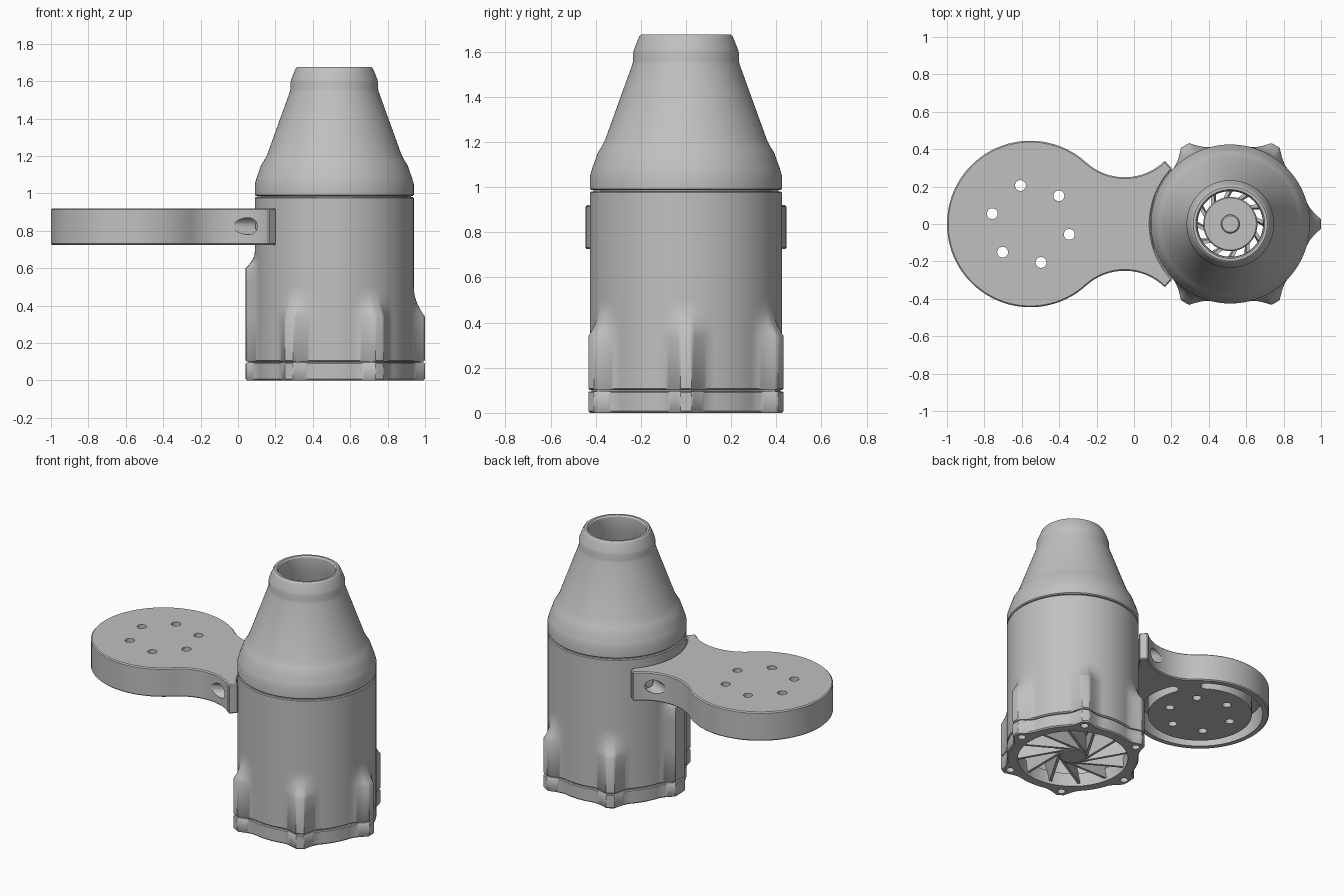
import bpy, bmesh, math
from math import sin, cos, pi, radians, degrees
from mathutils import Vector

cube = bpy.data.objects.get("Cube")
if cube:
    bpy.data.objects.remove(cube)

grey = bpy.data.materials.new("matte grey")
grey.use_nodes = True
grey.diffuse_color = (0.53, 0.53, 0.53, 1)
grey.node_tree.nodes["Principled BSDF"].inputs["Base Color"].default_value = (0.53, 0.53, 0.53, 1)

AXIS = 0.515    # x of the housing axis
R = 0.425       # housing radius
SEG = 240


def add_object(name, bm):
    bmesh.ops.recalc_face_normals(bm, faces=bm.faces)
    mesh = bpy.data.meshes.new(name)
    bm.to_mesh(mesh)
    bm.free()
    mesh.materials.append(grey)
    obj = bpy.data.objects.new(name, mesh)
    bpy.context.collection.objects.link(obj)
    return obj


def finish(obj, angle=32):
    bpy.ops.object.select_all(action='DESELECT')
    obj.select_set(True)
    bpy.context.view_layer.objects.active = obj
    for mod in list(obj.modifiers):
        bpy.ops.object.modifier_apply(modifier=mod.name)
    bpy.ops.object.shade_smooth_by_angle(angle=radians(angle))


def bevel(obj, width):
    mod = obj.modifiers.new("bevel", 'BEVEL')
    mod.width, mod.segments, mod.limit_method = width, 1, 'ANGLE'
    mod.angle_limit = radians(40)


def cut(obj, cutters, angle=32):
    for c in cutters:
        c.hide_render = True
        mod = obj.modifiers.new("cut", 'BOOLEAN')
        mod.operation, mod.solver, mod.object = 'DIFFERENCE', 'EXACT', c
    finish(obj, angle)
    for c in cutters:
        bpy.data.objects.remove(c)


def loft(name, rings):
    """Closed wall around the housing axis; each ring is (z, radius or function of angle)."""
    bm = bmesh.new()
    loops = []
    for z, rad in rings:
        loop = []
        for i in range(SEG):
            a = 2 * pi * i / SEG
            r = rad(a) if callable(rad) else rad
            loop.append(bm.verts.new((AXIS + r * cos(a), r * sin(a), z)))
        loops.append(loop)
    for k, low in enumerate(loops):
        high = loops[(k + 1) % len(loops)]
        for i in range(SEG):
            j = (i + 1) % SEG
            bm.faces.new((low[i], low[j], high[j], high[i]))
    return add_object(name, bm)


def rod(name, r, start, end, seg=32):
    """Cylinder between two points."""
    a, b = Vector(start), Vector(end)
    bm = bmesh.new()
    bmesh.ops.create_cone(bm, cap_ends=True, segments=seg, radius1=r, radius2=r, depth=(b - a).length)
    bm.transform((b - a).to_track_quat('Z', 'Y').to_matrix().to_4x4())
    bmesh.ops.translate(bm, verts=bm.verts, vec=(a + b) / 2)
    return add_object(name, bm)


def prism(name, outline, z0, z1):
    """Flat outline raised from z0 to z1."""
    bm = bmesh.new()
    face = bm.faces.new([bm.verts.new((x, y, z0)) for x, y in outline])
    top = bmesh.ops.extrude_face_region(bm, geom=[face])["geom"]
    bmesh.ops.translate(bm, vec=(0, 0, z1 - z0), verts=[g for g in top if isinstance(g, bmesh.types.BMVert)])
    return add_object(name, bm)


def arc(cx, cy, r, start, end, steps):
    for i in range(steps + 1):
        a = radians(start + (end - start) * i / steps)
        yield (cx + r * cos(a), cy + r * sin(a))


# Round housing with six ridges that fade out; the one facing the arm is wider and taller
def ridge_radius(a, z, inset=0.0):
    off = abs(degrees((a + pi / 6) % (pi / 3) - pi / 6))
    pad = abs(a - pi) < pi / 6
    height, tip, flank = (0.05, 6, 13) if pad else (0.06, 3, 14)
    start, length = (0.6, 0.09) if pad else (0.34, 0.16)
    fall = min(max((off - tip) / flank, 0), 1)
    fade = min(max((z - start) / length, 0), 1)
    return R + height * (1 - fall) ** 2 * (1 - fade) ** 2 - inset


def section(z, inset=0.0):
    return (z, lambda a: ridge_radius(a, z, inset))


# Base plate with screw holes under the ridges
base = loft("base_plate", [section(0, 0.008), section(0.008), section(0.09), section(0.095, 0.005),
                           (0.095, 0.355), (0, 0.355)])
holes = []
for i in range(6):
    a = i * pi / 3
    x, y = AXIS + 0.43 * cos(a), 0.43 * sin(a)
    holes.append(rod("screw_hole_cutter", 0.026, (x, y, -0.05), (x, y, 0.06), 20))
cut(base, holes, 40)

# Main housing with shadow grooves at both ends
heights = [0.107, 0.34] + [0.34 + 0.02 * i for i in range(1, 10)] + [0.6 + 0.015 * i for i in range(7)]
finish(loft("housing", [section(0.09, 0.015), section(0.101, 0.015), section(0.102, 0.005)]
            + [section(z) for z in heights]
            + [(0.975, R), (0.98, R - 0.005), (0.98, R - 0.015), (0.992, R - 0.015), (0.992, 0.37), (0.09, 0.37)]), 42)

# Tapered nozzle with a rolled lip
finish(loft("nozzle", [(0.986, 0.418), (0.992, R), (1.05, R), (1.085, 0.415), (1.12, 0.402),
                       (1.15, 0.392), (1.175, 0.376), (1.21, 0.358), (1.545, 0.237), (1.56, 0.234),
                       (1.595, 0.234), (1.61, 0.23), (1.66, 0.21), (1.67, 0.205), (1.675, 0.198), (1.675, 0.184),
                       (1.665, 0.177), (1.58, 0.175), (1.2, 0.32), (1.1, 0.37), (0.986, 0.37)]))

# Motor core, hub and spinner on the axis
for name, r, z0, z1 in (("motor_core", 0.145, 0.2, 0.95), ("fan_hub", 0.09, 0.015, 0.21),
                        ("spinner", 0.05, 0.94, 0.97)):
    core = rod(name, r, (AXIS, 0, z0), (AXIS, 0, z1), 48)
    bevel(core, 0.006)
    finish(core)

# Swept intake vanes
for i in range(12):
    a = 2 * pi * i / 12
    u, v = Vector((cos(a), sin(a), 0)), Vector((-sin(a), cos(a), 0))
    bm = bmesh.new()
    bmesh.ops.create_cube(bm, size=1)
    for p in bm.verts:
        out = p.co.x + 0.5
        side = 0.065 - 0.16 * out + p.co.y * 0.02 + p.co.z * 0.03 * out
        p.co = u * (0.06 + 0.3 * out) + v * side + Vector((AXIS, 0, 0.085 + p.co.z * 0.13))
    add_object("intake_vane", bm)

# Arm plate: disc, waisted neck and a saddle that hugs the housing
DISC = -0.555
outline = list(arc(DISC, 0, 0.445, 47.8, 312.2, 80))
outline += list(arc(-0.05, -0.556, 0.306, 132.2, 45.4, 28))[1:]
outline += list(arc(AXIS, 0, 0.427, 223.6, 136.4, 30))
outline += list(arc(-0.05, 0.556, 0.306, -45.4, -132.2, 28))[:-1]
arm = prism("arm_plate", outline, 0.725, 0.92)
bevel(arm, 0.007)

# C-shaped groove under the disc, with round ends
GAP_START, GAP_END = 22, 56
groove = list(arc(DISC, 0, 0.405, GAP_END, 360 + GAP_START, 90))
x, y = next(arc(DISC, 0, 0.37, GAP_START, GAP_START, 1))
groove += list(arc(x, y, 0.035, GAP_START, GAP_START + 180, 10))[1:-1]
groove += list(arc(DISC, 0, 0.335, 360 + GAP_START, GAP_END, 90))
x, y = next(arc(DISC, 0, 0.37, GAP_END, GAP_END, 1))
groove += list(arc(x, y, 0.035, GAP_END - 180, GAP_END, 10))[1:-1]
cutters = [prism("groove_cutter", groove, 0.7, 0.86)]

# Mounting holes and slanted screw bores
for i in range(6):
    a = radians(45 + 60 * i)
    x, y = DISC + 0.003 + 0.213 * cos(a), 0.213 * sin(a)
    cutters.append(rod("mount_hole_cutter", 0.029, (x, y, 0.7), (x, y, 1), 24))
for s in (-1, 1):
    cutters.append(rod("bore_cutter", 0.045, (-0.1, s * 0.335, 0.825), (0.13, s * 0.23, 0.825)))
cut(arm, cutters)

# Screws that clamp the arm to the housing
for s in (-1, 1):
    finish(rod("clamp_screw", 0.028, (0.105, s * 0.241, 0.825), (0.14, s * 0.225, 0.825), 24))
